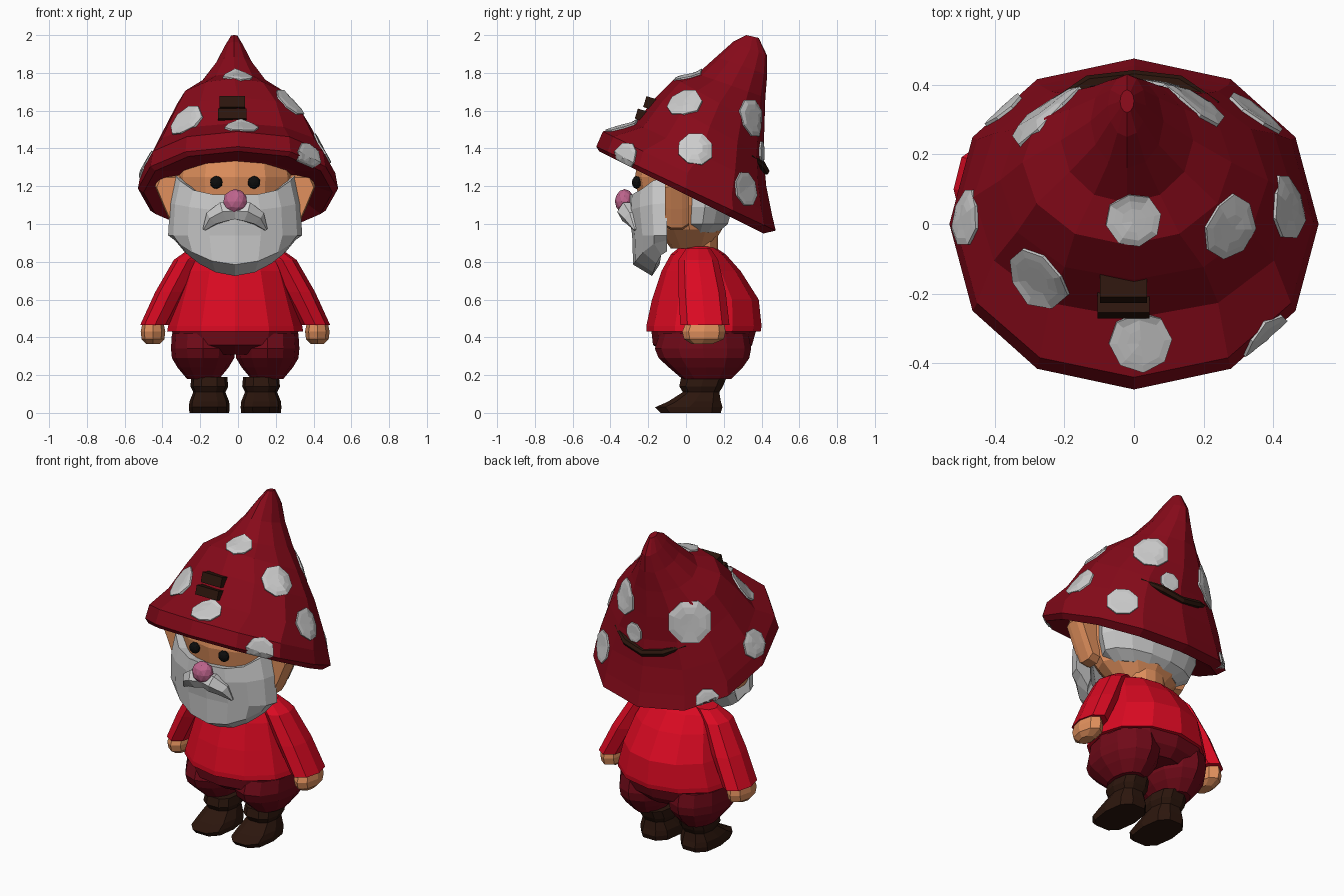
import bpy, bmesh, math
from mathutils import Vector, Matrix
from mathutils.bvhtree import BVHTree

if "Cube" in bpy.data.objects:
    bpy.data.objects.remove(bpy.data.objects["Cube"])

CX = -0.015  # the figure stands slightly left of the hat centre


def mat(name, rgb):
    m = bpy.data.materials.new(name)
    m.diffuse_color = (*rgb, 1)
    m.use_nodes = True
    m.node_tree.nodes["Principled BSDF"].inputs["Base Color"].default_value = m.diffuse_color
    return m


HAT = mat("dark_red", (0.24, 0.003, 0.010))
SHIRT = mat("bright_red", (0.70, 0.003, 0.016))
PANTS = mat("maroon", (0.16, 0.003, 0.009))
SKIN = mat("skin", (0.75, 0.28, 0.11))
BROWN = mat("dark_brown", (0.025, 0.008, 0.004))
BLACK = mat("black", (0.004, 0.004, 0.004))
PINK = mat("pink", (0.52, 0.13, 0.27))


def finish(name, bm, m=None):
    bmesh.ops.recalc_face_normals(bm, faces=bm.faces)
    me = bpy.data.meshes.new(name)
    bm.to_mesh(me)
    bm.free()
    ob = bpy.data.objects.new(name, me)
    bpy.context.collection.objects.link(ob)
    if m:
        me.materials.append(m)
    return ob


def loft(name, rings, m=None):
    """Skin a stack of closed rings and cap both ends."""
    bm = bmesh.new()
    vs = [[bm.verts.new(p) for p in r] for r in rings]
    n = len(vs[0])
    for a, b in zip(vs, vs[1:]):
        for i in range(n):
            j = (i + 1) % n
            bm.faces.new((a[i], a[j], b[j], b[i]))
    bm.faces.new(vs[0][::-1])
    bm.faces.new(vs[-1])
    return finish(name, bm, m)


def ring(y0, z0, y1, z1, w, cx=CX, n=12, p=1.0):
    """Oval from its front point (y0, z0), back point (y1, z1) and half width."""
    pts = []
    for i in range(n):
        a = math.tau * i / n
        c, s = [math.copysign(abs(v) ** p, v) if abs(v) > 1e-6 else 0 for v in (math.cos(a), math.sin(a))]
        t = (s + 1) / 2
        pts.append(Vector((cx + w * c, y0 + (y1 - y0) * t, z0 + (z1 - z0) * t)))
    return pts


def stack(name, rows, m=None, cx=CX, n=12, p=1.0):
    """Level ovals given as (z, front y, back y, half width)."""
    return loft(name, [ring(a, z, b, z, w, cx, n, p) for z, a, b, w in rows], m)


def tube(name, pts, radii, m=None, n=6):
    pts = [Vector(q) for q in pts]
    rings = []
    for i, q in enumerate(pts):
        d = pts[min(i + 1, len(pts) - 1)] - pts[max(i - 1, 0)]
        rot = d.to_track_quat('Z', 'Y')
        rings.append([q + rot @ Vector((math.cos(k * math.tau / n), math.sin(k * math.tau / n), 0)) * radii[i]
                      for k in range(n)])
    return loft(name, rings, m)


def ball(name, loc, size, m, sub=2):
    bm = bmesh.new()
    bmesh.ops.create_icosphere(bm, subdivisions=sub, radius=1,
                               matrix=Matrix.Translation(loc) @ Matrix.Diagonal((*size, 1)))
    return finish(name, bm, m)


def box(name, loc, size, m, tilt=0):
    bm = bmesh.new()
    bmesh.ops.create_cube(bm, size=1, matrix=Matrix.Translation(loc) @ Matrix.Rotation(tilt, 4, 'X')
                          @ Matrix.Diagonal((*size, 1)))
    return finish(name, bm, m)


# Hat: tilted brim, mushroom dome and backward-leaning tip
hat_rows = [(-0.27, 1.34, 0.28, 1.10, 0.34, 1), (-0.46, 1.385, 0.41, 0.95, 0.50, .93),
            (-0.475, 1.41, 0.475, 0.965, 0.53, .93), (-0.44, 1.49, 0.455, 1.05, 0.515, .93),
            (-0.27, 1.535, 0.425, 1.20, 0.46, .93), (-0.16, 1.67, 0.41, 1.36, 0.385, .95),
            (-0.06, 1.77, 0.415, 1.51, 0.30, 1), (0.06, 1.795, 0.42, 1.67, 0.19, 1),
            (0.16, 1.885, 0.43, 1.79, 0.105, 1), (0.25, 1.965, 0.43, 1.89, 0.055, 1),
            (0.32, 2.0, 0.385, 1.985, 0.02, 1)]
hat = loft("hat", [ring(a, b, c, d, w, cx=0 if i < 6 else -0.02, p=p)
                   for i, (a, b, c, d, w, p) in enumerate(hat_rows)], HAT)

# Grey spots draped over the hat surface
hb = bmesh.new()
hb.from_mesh(hat.data)
tree = BVHTree.FromBMesh(hb)


def spot(x, y, z, r):
    loc, nrm, _, _ = tree.find_nearest(Vector((x, y, z)))
    rot = nrm.to_track_quat('Z', 'Y')

    def drape(rad, k, lift):
        a = math.tau * (k + .5) / 8
        q = loc + rot @ Vector((math.cos(a), math.sin(a), 0)) * rad
        hit = tree.ray_cast(q + nrm * 0.12, -nrm, 0.2)[0] or tree.find_nearest(q)[0]
        return hit + nrm * lift
    loft("hat_spot", [[drape(rr, k, h) for k in range(8)]
                      for rr, h in ((r, -.008), (r, .009), (r * .75, .011), (r * .45, .011), (r * .1, .011))])


for s in [(-.46, .02, 1.30, .085), (-.28, -.16, 1.55, .10), (.02, -.34, 1.52, .09), (0, .01, 1.79, .08),
          (.26, 0, 1.62, .095), (.43, .05, 1.39, .095), (.36, .33, 1.19, .095), (.17, .35, 1.56, .105),
          (.37, -.32, 1.35, .085), (-.25, .32, 1.50, .13), (.08, .43, 1.38, .06), (-.38, .33, 1.05, .07)]:
    spot(*s)
hb.free()

# Hat band, showing only at front and back
box("band_front_lower", (-.03, -.215, 1.57), (.15, .10, .055), BROWN, -.3)
box("band_front_upper", (-.03, -.175, 1.635), (.135, .09, .06), BROWN, -.3)
tube("band_back", [(-.24, .345, 1.36), (-.13, .405, 1.31), (0, .42, 1.28), (.13, .405, 1.31), (.24, .345, 1.36)],
     [.008, .022, .022, .022, .008], BROWN)

# Head, neck and back hair
stack("head", [(.87, -.08, .13, .14), (.97, -.15, .19, .26), (1.10, -.245, .22, .31),
               (1.25, -.27, .23, .32), (1.36, -.25, .2, .30)], SKIN)
stack("neck", [(.80, 0, .17, .12), (.97, 0, .17, .12)], SKIN)
stack("back_hair", [(.955, -.02, .17, .22), (1.0, -.05, .225, .30), (1.09, -.05, .25, .335),
                    (1.22, -.05, .25, .335)], None, n=14)

# Beard: arc of cross-sections from ear to ear
sections = []
for i in range(9):
    t = math.radians(-90 + 22.5 * i)
    s, c = math.sin(t), math.cos(t)
    up, low = 1.155 + .10 * s ** 4, .725 + .13 * s ** 2
    sec = [(.315, .20, up), (.345, .205, 1.07 + .04 * s * s), (.355, .185, .94), (.32, .18, low + .06),
           (.27, .08, low), (.25, .04, low + .06), (.26, .10, up - .02)]
    sections.append([Vector((CX + w * s, -.10 - d * c, z)) for w, d, z in sec])
loft("beard", sections)

# Nose
ball("nose", (CX, -.325, 1.12), (.065, .052, .065), PINK)

for s in (-1, 1):
    # Moustache halves
    tube("moustache", [(CX + s * x, y, z) for x, y, z in
                       ((0, -.30, 1.07), (.06, -.305, 1.065), (.12, -.285, 1.03), (.165, -.27, .97))],
         [.05, .06, .045, .008])
    # Eyes
    ball("eye", (CX + s * .10, -.262, 1.22), (.034, .025, .034), BLACK)
    # Ears: extruded outline, narrower at the rim
    ear = [(.27, .97), (.33, .98), (.375, 1.08), (.425, 1.20), (.40, 1.26), (.28, 1.26)]
    loft("ear", [[Vector((CX + s * (.33 + (x - .33) * k), y, 1.13 + (z - 1.13) * k)) for x, z in ear]
                 for y, k in ((-.11, .9), (-.08, 1), (-.02, 1), (.015, .85))], SKIN)
    # Sleeves
    loft("sleeve", [ring(y0, z, y1, z, w, cx=CX + s * x, n=8)
                    for x, z, y0, y1, w in ((.17, .87, 0, .13, .07), (.25, .81, -.04, .17, .075),
                                            (.34, .64, -.04, .21, .083), (.425, .465, -.03, .23, .078))], SHIRT)
    # Hands
    stack("hand", [(.48, .0, .20, .055), (.43, -.02, .21, .065), (.39, -.01, .20, .06), (.365, .03, .14, .035)],
          SKIN, cx=CX + s * .435, n=8)
    # Trouser legs
    stack("trouser_leg", [(.42, -.14, .33, .165), (.34, -.165, .345, .17), (.29, -.145, .335, .165),
                          (.24, -.09, .30, .135), (.18, -.02, .24, .085)], PANTS, cx=CX + s * .17, n=12)
    # Boots
    stack("boot", [(0, -.14, .19, .105), (.03, -.17, .20, .108), (.06, -.10, .19, .105), (.11, -.02, .18, .085),
                   (.14, -.04, .20, .10), (.19, -.03, .22, .095)], BROWN, cx=CX + s * .137, n=10, p=.75)

# Shirt and hips
stack("shirt", [(.43, -.21, .395, .36), (.46, -.21, .40, .355), (.60, -.18, .385, .315), (.75, -.13, .29, .27),
                (.84, -.08, .21, .23), (.88, -.03, .15, .15)], SHIRT)
stack("hips", [(.31, -.10, .30, .20), (.36, -.175, .35, .315), (.45, -.185, .375, .34)], PANTS, p=.9)
